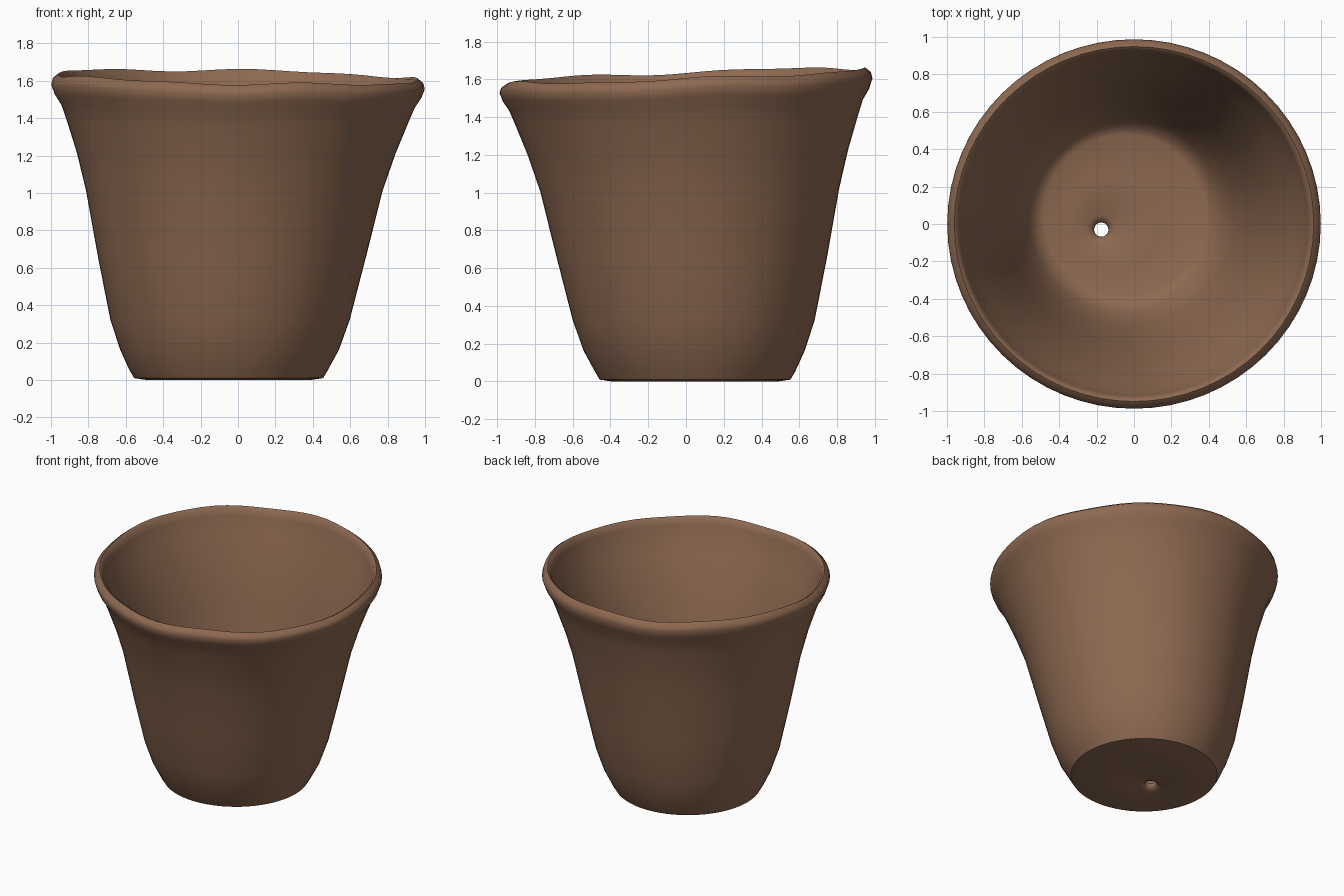
import bpy, bmesh, math

cube = bpy.data.objects.get("Cube")
if cube:
    bpy.data.objects.remove(cube, do_unlink=True)

clay = bpy.data.materials.new("brown clay")
clay.use_nodes = True
colour = (0.27, 0.143, 0.083, 1)
clay.diffuse_color = colour
clay.node_tree.nodes["Principled BSDF"].inputs["Base Color"].default_value = colour

SIDES = 64
HOLE = (-0.175, -0.03)

# Rings run up the outside, over the lip, down the inside and through the drain hole:
# (radius, height, shift toward base centre, shift toward hole)
RINGS = [
    (0.44, 0.008, 1, 0), (0.505, 0.018, 1, 0), (0.53, 0.06, 1, 0),
    (0.585, 0.17, 0.9, 0), (0.64, 0.33, 0.85, 0), (0.715, 0.66, 0.65, 0),
    (0.792, 1.02, 0.4, 0), (0.85, 1.22, 0.2, 0), (0.91, 1.39, 0.05, 0),
    (0.94, 1.47, 0, 0), (0.975, 1.525, 0, 0), (0.993, 1.575, 0, 0),
    (0.985, 1.605, 0, 0), (0.955, 1.628, 0, 0), (0.938, 1.618, 0, 0),
    (0.925, 1.57, 0, 0), (0.895, 1.47, 0, 0), (0.85, 1.36, 0.05, 0),
    (0.74, 1.02, 0.4, 0), (0.66, 0.66, 0.65, 0), (0.58, 0.33, 0.85, 0),
    (0.52, 0.17, 0.9, 0), (0.47, 0.1, 1, 0), (0.43, 0.085, 1, 0),
    (0.25, 0.08, 1, 0.5), (0.075, 0.075, 1, 1), (0.045, 0.06, 1, 1),
    (0.038, 0.04, 1, 1), (0.045, 0.025, 1, 1), (0.075, 0.012, 1, 1),
    (0.25, 0.008, 1, 0.5),
]


def ring_point(radius, height, base, hole, angle):
    cx = -0.05 * base * (1 - hole) + HOLE[0] * hole
    cy = 0.048 * base * (1 - hole) + HOLE[1] * hole
    top = max(0, height / 1.6) ** 4
    # Slight hand-made unevenness and tilt toward the lip
    radius *= 1 + 0.006 * top * math.cos(2 * angle)
    x = cx + radius * math.cos(angle)
    y = cy + radius * math.sin(angle)
    wave = 0.006 * math.sin(5 * angle + 1) + 0.004 * math.sin(9 * angle)
    z = height + top * (0.035 * y - 0.018 * x + wave)
    return x, y, z


# Pot body as one closed loop of rings
bm = bmesh.new()
loops = [[bm.verts.new(ring_point(*ring, math.tau * i / SIDES)) for i in range(SIDES)]
         for ring in RINGS]
for k, low in enumerate(loops):
    high = loops[(k + 1) % len(loops)]
    for i in range(SIDES):
        j = (i + 1) % SIDES
        bm.faces.new((low[i], low[j], high[j], high[i]))
bmesh.ops.recalc_face_normals(bm, faces=bm.faces)
floor = min(v.co.z for v in bm.verts)
bmesh.ops.translate(bm, verts=bm.verts, vec=(0, 0, -floor))

mesh = bpy.data.meshes.new("flower_pot")
bm.to_mesh(mesh)
bm.free()
mesh.materials.append(clay)
pot = bpy.data.objects.new("flower_pot", mesh)
bpy.context.collection.objects.link(pot)
bpy.context.view_layer.objects.active = pot
pot.select_set(True)
bpy.ops.object.shade_smooth_by_angle(angle=math.radians(50))
